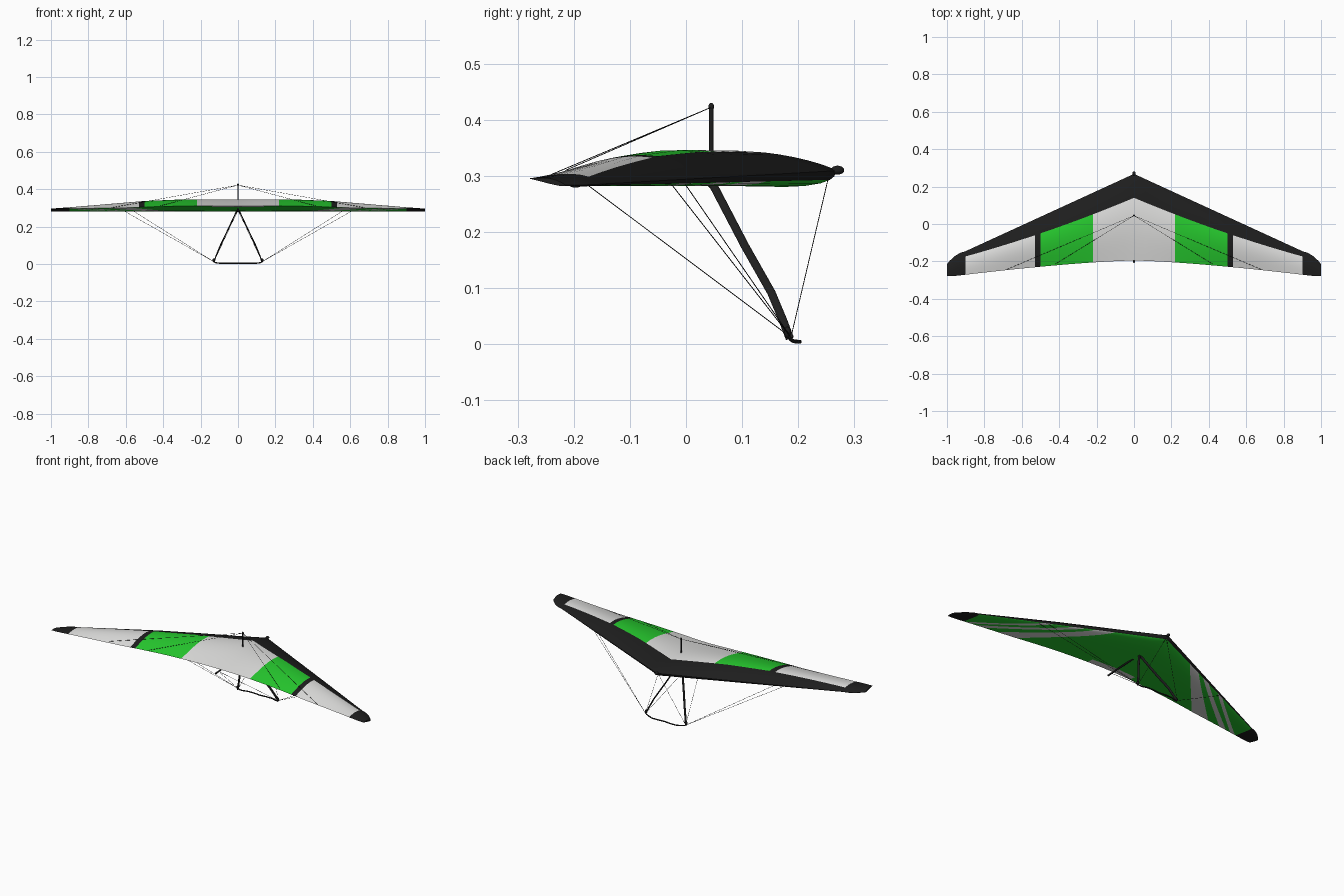
import bpy, bmesh, math
from mathutils import Vector

if "Cube" in bpy.data.objects:
    bpy.data.objects.remove(bpy.data.objects["Cube"])

def material(name, rgb):
    m = bpy.data.materials.new(name)
    m.diffuse_color = (*rgb, 1)
    m.use_nodes = True
    m.node_tree.nodes["Principled BSDF"].inputs["Base Color"].default_value = m.diffuse_color
    return m

WHITE = material("sail white", (0.74, 0.74, 0.73))
GREEN = material("sail green", (0.020, 0.60, 0.028))
BLACK = material("black", (0.013, 0.013, 0.013))

def finish(name, bm, mats, angle=40):
    bmesh.ops.recalc_face_normals(bm, faces=bm.faces)
    me = bpy.data.meshes.new(name)
    bm.to_mesh(me)
    bm.free()
    for m in mats:
        me.materials.append(m)
    ob = bpy.data.objects.new(name, me)
    bpy.context.collection.objects.link(ob)
    bpy.ops.object.select_all(action='DESELECT')
    bpy.context.view_layer.objects.active = ob
    ob.select_set(True)
    bpy.ops.object.shade_smooth_by_angle(angle=math.radians(angle))
    return ob

def tube(name, path, a, b=None, n=10):
    """Elliptical tube along a path: a = half width, b = half depth."""
    b = b or a
    pts = [Vector(p) for p in path]
    whole = (pts[-1] - pts[0]).normalized()
    ref = Vector((0, 1, 0)) if abs(whole.y) < 0.85 else Vector((0, 0, 1))
    bm = bmesh.new()
    rings = []
    for i, p in enumerate(pts):
        d = (pts[min(i + 1, len(pts) - 1)] - pts[max(i - 1, 0)]).normalized()
        s = d.cross(ref).normalized()
        u = s.cross(d)
        rings.append([bm.verts.new(p + s * a * math.cos(k * math.tau / n)
                                   + u * b * math.sin(k * math.tau / n)) for k in range(n)])
    for r0, r1 in zip(rings, rings[1:]):
        for k in range(n):
            bm.faces.new((r0[k], r0[(k + 1) % n], r1[(k + 1) % n], r1[k]))
    bm.faces.new(rings[0])
    bm.faces.new(rings[-1])
    return finish(name, bm, [BLACK])

def ball(name, loc, size):
    bm = bmesh.new()
    bmesh.ops.create_uvsphere(bm, u_segments=14, v_segments=8, radius=1)
    for v in bm.verts:
        v.co = Vector([v.co[i] * size[i] + loc[i] for i in range(3)])
    return finish(name, bm, [BLACK])

# ---- wing shape functions of half span x and chord fraction t ----
def lead(x):
    if x <= 0.9:
        return 0.268 - 0.459 * x
    f = (x - 0.9) / 0.1
    return -0.145 - 0.025 * f - 0.045 * f ** 2.5

def trail(x):
    return max(-0.195 - 0.088 * x ** 1.4, -0.279)

def band(x):
    inner = 0.14 - 0.42 * x + 0.08 * x * x
    return max(0.12, min(0.9, (lead(x) - inner) / (lead(x) - trail(x))))

def crest(x):
    """Height of the upper surface along the span."""
    keys = [(0, .345), (.28, .346), (.5, .337), (.75, .316), (.9, .303), (1, .295)]
    for (x0, z0), (x1, z1) in zip(keys, keys[1:]):
        if x <= x1:
            return z0 + (z1 - z0) * (x - x0) / (x1 - x0)

def point(x, t, top):
    y = lead(x) + (trail(x) - lead(x)) * t
    z0 = 0.309 - 0.026 * x
    z1 = 0.309 - 0.014 * x + 0.005 * math.sin(math.pi * min(1, x / 0.6))
    z = z0 * (1 - t) + z1 * t
    if top:
        z += (crest(x) - z0 * .58 - z1 * .42) * math.sin(math.pi * t ** 0.8)
    else:
        z -= (0.026 * (1 - x) + 0.003) * math.sin(math.pi * t ** 0.45)
    return (x, y, z)

# ---- wing: right half, coloured by rule, then mirrored ----
xs = [0, .06, .14, .22, .29, .36, .43, .5, .53, .6, .67, .74, .82, .9, .93, .96, .985, 1]
front = [.03, .1, .22, .4, .6, .8, 1]
rear = [.15, .3, .45, .6, .75, .9]
under = [.9, .8, .7, .55, .42, .3, .2, .12, .06, .025, .008]
bm = bmesh.new()
loops = []
for x in xs:
    tb = band(x)
    up = [0] + [tb * f for f in front] + [tb + (1 - tb) * f for f in rear] + [1]
    loops.append([bm.verts.new(point(x, t, True)) for t in up]
                 + [bm.verts.new(point(x, t, False)) for t in under])
n_top = len(front) + len(rear) + 1
count = len(loops[0])
low = []
for i in range(len(xs) - 1):
    xm = (xs[i] + xs[i + 1]) / 2
    for k in range(count):
        k2 = (k + 1) % count
        f = bm.faces.new((loops[i][k], loops[i + 1][k], loops[i + 1][k2], loops[i][k2]))
        if k >= n_top:
            # thin black leading edge below, black tip, pale strip at the root
            if xm > 0.9 or k >= count - 2:
                f.material_index = 2
            elif k == n_top and xm < 0.14:
                f.material_index = 0
            else:
                f.material_index = 1
                low.append(f)
        elif xm > 0.9 or k < len(front):
            f.material_index = 2
        elif 0.22 < xm < 0.5:
            f.material_index = 1
        elif 0.5 < xm < 0.53:
            f.material_index = 2
bm.faces.new(loops[-1]).material_index = 2

# pale stripes cut into the underside, each edge running from leading to trailing edge
def stripe_edge(x0, x1):
    p = Vector((x0, lead(x0), 0))
    d = Vector((x1, trail(x1), 0)) - p
    return p, Vector((-d.y, d.x, 0)).normalized()

stripes = [(stripe_edge(.235, .58), stripe_edge(.325, .70)),
           (stripe_edge(.37, .78), stripe_edge(.43, .83)),
           (stripe_edge(.53, .86), stripe_edge(.58, .895))]
for co, no in [e for pair in stripes for e in pair]:
    geom = set(low)
    for f in low:
        geom.update(f.edges)
        geom.update(f.verts)
    res = bmesh.ops.bisect_plane(bm, geom=list(geom), dist=1e-6, plane_co=co, plane_no=no)
    low = list({g for g in res["geom"] if isinstance(g, bmesh.types.BMFace)} |
               {f for f in low if f.is_valid})
for f in low:
    c = f.calc_center_median()
    c.z = 0
    if any((c - a[0]).dot(a[1]) > 0 > (c - b[0]).dot(b[1]) for a, b in stripes):
        f.material_index = 0
wing = finish("wing", bm, [WHITE, GREEN, BLACK], 50)
mirror = wing.modifiers.new("mirror", 'MIRROR')
mirror.use_clip = True
mirror.merge_threshold = 0.0005

# ---- keel, nose and king post ----
tube("keel", [(0, .27, .309), (0, -.205, .284)], .0045)
ball("nose_cap", (0, .27, .31), (.009, .012, .008))
ball("keel_end", (0, -.197, .284), (.005, .012, .005))
tube("king_post", [(0, .045, .29), (0, .045, .42)], .004)
ball("king_post_cap", (0, .045, .423), (.005, .005, .007))
ball("frame_apex", (0, .045, .287), (.009, .008, .009))

# ---- control frame ----
half = [(.131, .184, .014), (.122, .187, .008), (.105, .192, .005), (.08, .202, .004), (.045, .203, .004)]
bar = half + [(0, .199, .004)] + [(-x, y, z) for x, y, z in reversed(half)]
tube("base_bar", bar, .0034)
for side, m in (("right", 1), ("left", -1)):
    corner = (m * .129, .187, .012)
    tube("down_tube_" + side, [(m * .004, .045, .29), (m * .058, .105, .175),
                               (m * .098, .152, .092), (m * .118, .173, .042),
                               (m * .129, .185, .010)], .0032, .0075, 12)
    ball("frame_corner_" + side, (m * .129, .181, .021), (.008, .006, .010))
    # rigging wires
    for name, start, end in (
            ("nose_wire", corner, (0, .255, .302)),
            ("tail_wire", corner, (0, -.18, .287)),
            ("side_wire_outer", corner, (m * .62, -.03, .290)),
            ("side_wire_inner", corner, (m * .57, -.005, .290)),
            ("top_wire_outer", (0, .045, .422), (m * .68, -.243, .301)),
            ("top_wire_inner", (0, .045, .422), (m * .42, -.214, .310))):
        tube(name + "_" + side, [start, end], .0008, n=6)
